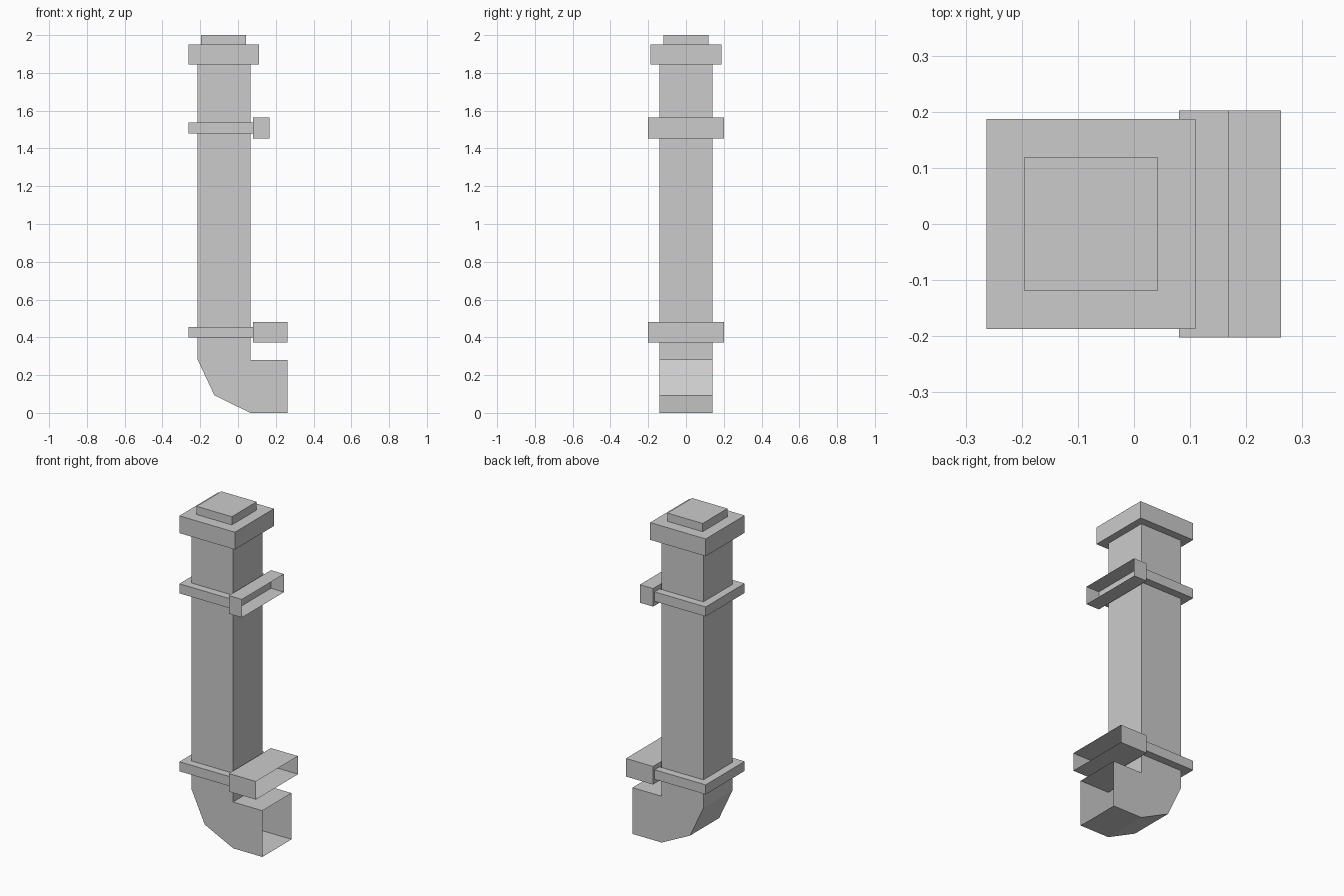
import bpy, bmesh
from mathutils import Vector

if "Cube" in bpy.data.objects:
    bpy.data.objects.remove(bpy.data.objects["Cube"])


def prism(name, outline, axis, lo, hi, open_dir=None):
    """Extrude a flat outline along y or z; faces pointing along an open_dir are left open."""
    bm = bmesh.new()
    if axis == 'z':
        pts = [(a, b, lo) for a, b in outline]
        step = Vector((0, 0, hi - lo))
    else:
        pts = [(a, lo, b) for a, b in outline]
        step = Vector((0, hi - lo, 0))
    face = bm.faces.new([bm.verts.new(p) for p in pts])
    ext = bmesh.ops.extrude_face_region(bm, geom=[face], use_keep_orig=True)
    new = [v for v in ext['geom'] if isinstance(v, bmesh.types.BMVert)]
    bmesh.ops.translate(bm, verts=new, vec=step)
    bmesh.ops.recalc_face_normals(bm, faces=bm.faces)
    # Open the outermost end in the given direction
    if open_dir:
        for d in map(Vector, open_dir):
            far = max(v.co.dot(d) for v in bm.verts)
            ends = [f for f in bm.faces
                    if all(abs(v.co.dot(d) - far) < 1e-5 for v in f.verts)]
            bmesh.ops.delete(bm, geom=ends, context='FACES_ONLY')
    mesh = bpy.data.meshes.new(name)
    bm.to_mesh(mesh)
    bm.free()
    obj = bpy.data.objects.new(name, mesh)
    bpy.context.collection.objects.link(obj)
    return obj


def box(name, x0, x1, half_y, z0, z1, open_dir=None):
    rect = [(x0, -half_y), (x1, -half_y), (x1, half_y), (x0, half_y)]
    return prism(name, rect, 'z', z0, z1, open_dir)


# Square pipe with the faceted elbow and open spout
pipe = [(0.065, 1.845), (-0.215, 1.845), (-0.215, 0.285), (-0.125, 0.093),
        (0.065, 0.0), (0.262, 0.0), (0.262, 0.281), (0.065, 0.281)]
prism("drain_pipe", pipe, 'y', -0.14, 0.14, [(1, 0, 0), (0, 0, 1)])

# Collar and stub at the top
box("top_collar", -0.263, 0.11, 0.187, 1.845, 1.95)
box("top_stub", -0.195, 0.042, 0.119, 1.95, 2.0, [(0, 0, -1)])

# U-shaped straps with wall brackets, open toward the wall
strap = [(0.08, -0.187), (-0.263, -0.187), (-0.263, 0.187), (0.08, 0.187),
         (0.08, 0.14), (-0.215, 0.14), (-0.215, -0.14), (0.08, -0.14)]
for label, z, reach in (("lower", 0.427, 0.262), ("upper", 1.508, 0.168)):
    prism(label + "_strap", strap, 'z', z - 0.029, z + 0.029, [(1, 0, 0)])
    box(label + "_wall_bracket", 0.08, reach, 0.202, z - 0.055, z + 0.055, [(1, 0, 0)])
